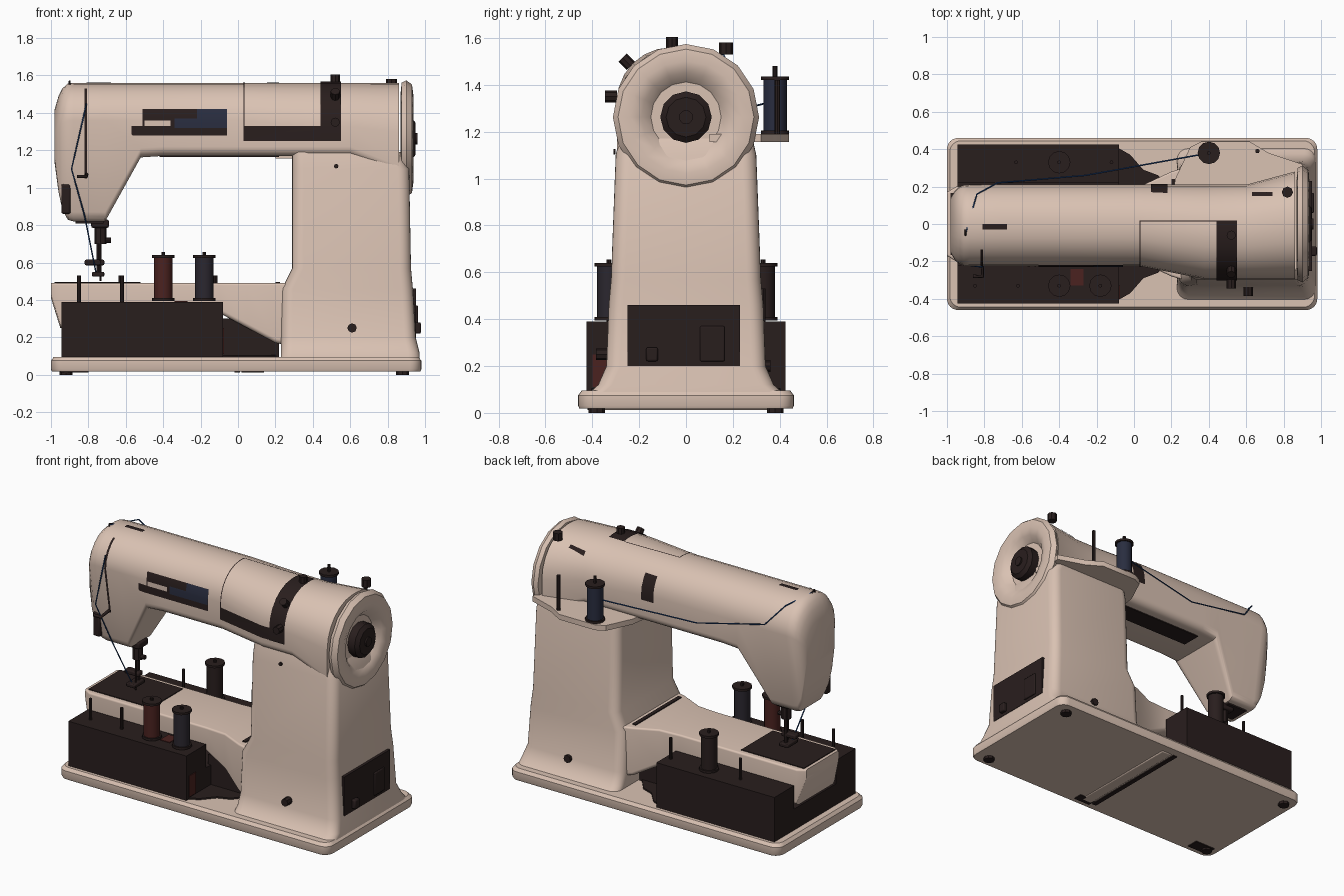
import bpy, bmesh
from math import sin, cos, pi
from mathutils import Vector, Matrix

cube = bpy.data.objects.get("Cube")
if cube:
    bpy.data.objects.remove(cube, do_unlink=True)


def material(name, *rgb):
    mat = bpy.data.materials.new(name)
    mat.use_nodes = True
    mat.diffuse_color = (*rgb, 1)
    mat.node_tree.nodes["Principled BSDF"].inputs["Base Color"].default_value = (*rgb, 1)
    return mat


CREAM = material("cream enamel", .7, .54, .45)
DARK = material("dark brown", .022, .013, .0125)
RED = material("red thread", .07, .016, .014)
NAVY = material("navy", .022, .026, .05)
DUSK = material("dusky thread", .024, .02, .028)
BLUE = material("blue thread", .015, .06, .2)
RIGHTWARD, FRONTWARD, BACKWARD, UPWARD = (1, 0, 0), (0, -1, 0), (0, 1, 0), (0, 0, 1)


def finish(name, bm, mat, fix_normals=True):
    if fix_normals:
        bmesh.ops.recalc_face_normals(bm, faces=bm.faces)
    mesh = bpy.data.meshes.new(name)
    bm.to_mesh(mesh)
    bm.free()
    mesh.materials.append(mat)
    ob = bpy.data.objects.new(name, mesh)
    bpy.context.collection.objects.link(ob)
    return ob


def clamp(value, low, high):
    return max(low, min(high, value))


def rounded(left, right, bottom, top, low_radius, high_radius, steps=6):
    """Rounded rectangle, counter-clockwise, with own bottom and top radii."""
    corners = ((right, bottom, low_radius, 1, -1), (right, top, high_radius, 1, 1),
               (left, top, high_radius, -1, 1), (left, bottom, low_radius, -1, -1))
    points = []
    for quarter, (u, v, radius, su, sv) in enumerate(corners):
        for step in range(steps + 1):
            angle = (quarter - 1 + step / steps) * pi / 2
            points.append((u + radius * (cos(angle) - su), v + radius * (sin(angle) - sv)))
    return points


def skin(bm, rings, caps=True):
    rows = [[bm.verts.new(point) for point in ring] for ring in rings]
    for row, after in zip(rows, rows[1:]):
        for j, vert in enumerate(row):
            k = (j + 1) % len(row)
            bm.faces.new((vert, row[k], after[k], after[j]))
    if caps:
        bm.faces.new(rows[0])
        bm.faces.new(rows[-1])


def loft(name, rings, mat):
    bm = bmesh.new()
    skin(bm, rings)
    return finish(name, bm, mat)


def stack(name, levels, mat, radius=.06):
    """Upright loft; each level is height, left, right and half depth."""
    loft(name, [[(x, y, z) for x, y in rounded(left, right, -depth, depth, radius, radius)]
                for z, left, right, depth in levels], mat)


def box(name, xs, ys, zs, mat=DARK, bevel=0):
    bm = bmesh.new()
    bmesh.ops.create_cube(bm, size=1)
    for vert in bm.verts:
        vert.co = [span[c > 0] for c, span in zip(vert.co, (xs, ys, zs))]
    ob = finish(name, bm, mat)
    if bevel:
        mod = ob.modifiers.new("bevel", 'BEVEL')
        mod.width, mod.segments = bevel, 2


def lathe(name, profile, place, mat, axis=UPWARD, sides=12):
    """Profile of (radius, height) turned about an axis."""
    bm = bmesh.new()
    angles = [2 * pi * i / sides for i in range(sides)]
    skin(bm, [[(r * cos(a), r * sin(a), h) for a in angles] for r, h in profile])
    turn = Vector(UPWARD).rotation_difference(Vector(axis)).to_matrix().to_4x4()
    bm.transform(Matrix.Translation(place) @ turn)
    finish(name, bm, mat)


def peg(name, place, radius=.025, length=.05, axis=UPWARD):
    lathe(name, [(radius, 0), (radius, length)], place, DARK, axis, sides=8)


def prism(name, outline, bottom, top, mat):
    loft(name, [[(x, y, z) for x, y in outline] for z in (bottom, top)], mat)


def wire(name, points, radius, mat):
    curve = bpy.data.curves.new(name, 'CURVE')
    curve.dimensions, curve.bevel_depth, curve.bevel_resolution = '3D', radius, 1
    spline = curve.splines.new('POLY')
    spline.points.add(len(points) - 1)
    for point, co in zip(spline.points, points):
        point.co = (*co, 1)
    curve.materials.append(mat)
    bpy.context.collection.objects.link(bpy.data.objects.new(name, curve))


# Upper arm and head: the nose rounds off, the chin drops, the panel side bulges
STATIONS = [-.98, -.96, -.94, -.91, -.88, -.71, -.52, -.4, .03, .38, .6, .86]


def arm_ring(x, grow=0):
    nose = max(0, (-.88 - x) / .1) ** 3
    flare = max(0, x - .6)
    chin = clamp(.82 + 1.8 * (x + .71), .82, 1.17)
    bulge = .2 * clamp(x - .03, 0, .35)
    front = -.225 - bulge + .07 * nose - grow
    back = .21 + .27 * flare - .07 * nose + grow
    bottom = chin + .31 * nose - .4 * flare - grow
    top = 1.56 - .14 * nose + grow
    ring = rounded(front, back, bottom, top, .05 + grow, .46 * (back - front))
    taper = 1.2 if x < -.4 else 0
    return [(x, y * (1 - taper * max(0, 1.17 - z)), z) for y, z in ring]


loft("upper_arm", [arm_ring(x) for x in STATIONS], CREAM)


def band(name, start, end, mat=DARK, front=-1, back=1, low=0, high=2, grow=.004):
    """Thin plate that hugs the upper arm inside the given limits."""
    bm = bmesh.new()
    stops = [start] + [x for x in STATIONS if start < x < end] + [end]
    skin(bm, [arm_ring(x, grow) for x in stops], caps=False)
    for place, normal in (((0, front, 0), FRONTWARD), ((0, back, 0), BACKWARD),
                          ((0, 0, low), (0, 0, -1)), ((0, 0, high), UPWARD)):
        bmesh.ops.bisect_plane(bm, geom=bm.verts[:] + bm.edges[:] + bm.faces[:],
                               plane_co=place, plane_no=normal, clear_outer=True)
    finish(name, bm, mat, fix_normals=False)


# Front window, control panel and seams on the arm
band("window_sill", -.57, -.06, back=0, low=1.28, high=1.33)
band("window_frame", -.51, -.06, back=0, low=1.33, high=1.42)
band("window_slit", -.5, -.36, CREAM, back=0, low=1.33, high=1.36, grow=.006)
band("window_glass_low", -.34, -.06, NAVY, back=0, low=1.32, high=1.37, grow=.006)
band("window_glass_high", -.22, -.06, NAVY, back=0, low=1.37, high=1.42, grow=.006)
band("panel_strip_low", .03, .55, back=0, low=1.25, high=1.33)
band("panel_strip_tall", .44, .55, back=.02, low=1.25, grow=.007)
band("panel_seam_side", .03, .036, back=.02, low=1.25)
band("panel_seam_top", .03, .44, front=.014, back=.02, low=1.4)
band("face_seam_front", -.82, -.806, back=-.1, low=1.05, high=1.53)
band("top_slot", -.81, -.68, front=-.03, back=0, low=1.4)
band("rear_slot", .09, .18, front=.05, low=1.32, high=1.48)
band("oil_slot", .63, .74, front=.15, back=.17, low=1.4)
box("lamp_grille", (-.42, .22), (0, .13), (1.163, 1.18))

# Column and rear spool shelf
stack("column", [(.08, .23, .97, .42), (.12, .23, .97, .375), (.2, .23, .95, .34), (.46, .235, .935, .33),
                 (.57, .29, .925, .32), (1.1, .29, .915, .3), (1.19, .29, .87, .28)], CREAM)
prism("spool_shelf", [(.2, .1), (.22, .24), (.3, .41), (.36, .44), (.62, .44), (.72, .38), (.9, .32), (.9, .1)],
      1.155, 1.19, CREAM)

# Hand wheel with a recessed face and hub
wheel_centre = Vector((.87, 0, 1.262))
lathe("hand_wheel", [(.25, 0), (.3, .005), (.312, .03), (.29, .06), (.24, .067), (.19, .05), (.15, .01)],
      wheel_centre, CREAM, RIGHTWARD, sides=16)
lathe("wheel_hub", [(.11, 0), (.11, .06), (.085, .08), (.03, .08), (.03, .09)], wheel_centre, DARK, RIGHTWARD)

# Base slab, feet and underside fittings
stack("base", [(.018, -.995, .975, .455), (.03, -1, .98, .46), (.075, -1, .98, .46), (.095, -.985, .965, .445)],
      CREAM)
for x in (-.92, .88):
    for y in (-.38, .38):
        peg("foot", (x, y, 0), radius=.035, length=.03)
underside = (.012, .03)
box("bottom_gap", (-.02, .01), (-.4, .4), underside)
box("bottom_strip", (.02, .1), (-.4, .4), underside, CREAM, bevel=.008)
box("bottom_catch", (.02, .14), (-.42, -.36), underside)
box("bottom_corner", (-.95, -.8), (-.42, -.34), underside)

# Lower free arm: station, half depth and underside
loft("free_arm", [[(x, y, z) for y, z in rounded(-depth, depth, bottom, .49, .025, .012)]
                  for x, depth, bottom in ((-1, .17, .41), (-.95, .2, .25), (-.1, .2, .33), (.05, .21, .25),
                                           (.2, .28, .17), (.3, .31, .15))], CREAM)
box("needle_plate", (-.98, -.52), (-.165, .165), (.48, .495))
box("column_gap", (.2, .225), (-.24, .24), (.48, .496))
box("arm_core", (-.1, .22), (-.17, .17), (.09, .3))

# Accessory tray wrapped round the free arm
tray_length = (-.945, -.08)
box("tray_floor", tray_length, (-.41, .41), (.09, .235))
for side, label, pins in ((-1, "front", (-.85, -.62)), (1, "rear", (-.63, -.12))):
    box(label + "_tray", tray_length, sorted((side * .22, side * .425)), (.095, .39))
    curve = [(-.09, .15), (-.09, .41), (-.02, .37), (.05, .29), (.13, .26), (.22, .15)]
    prism(label + "_tray_floor", [(x, side * y) for x, y in curve], .09, .105, DARK)
    for x in pins:
        peg(label + "_tray_pin", (x, side * .33, .385), radius=.01, length=.145)
box("tray_red_end", (-.085, -.075), (-.4, -.33), (.11, .25), RED)
box("tray_red_patch", (-.34, -.27), (-.33, -.24), (.385, .394), RED)


def spool(name, x, y, z, mat):
    height, flange = .245, .06
    for level in (z, z + height - flange / 4):
        lathe(name + "_flange", [(flange, 0), (flange, flange / 4)], (x, y, level), DARK)
    lathe(name + "_thread", [(.05, .01), (.05, height - .01)], (x, y, z), mat)
    peg(name + "_pin", (x, y, z), radius=.01, length=height + .015)


spool("red_spool", -.4, -.33, .395, RED)
spool("dusky_spool", -.18, -.33, .395, DUSK)
spool("dark_spool", -.4, .33, .395, DARK)
spool("shelf_spool", .4, .38, 1.19, NAVY)
peg("shelf_spool_tip", (.4, .38, 1.43), radius=.01)
peg("shelf_pin", (.66, .39, 1.18), radius=.012, length=.24)

# Needle bar, clamp and presser foot
box("bar_collar", (-.785, -.69), (-.05, .05), (.785, .83), bevel=.01)
peg("needle_clamp", (-.735, 0, .7), radius=.033, length=.09)
peg("presser_bar", (-.745, .02, .53), radius=.012, length=.3)
peg("needle", (-.735, -.02, .5), radius=.006, length=.2)
peg("clamp_screw", (-.73, 0, .72), radius=.015, axis=RIGHTWARD)
box("foot_holder", (-.82, -.715), (-.02, .03), (.585, .615), bevel=.008)
box("presser_foot", (-.78, -.715), (-.06, .05), (.525, .55), bevel=.006)
box("head_underside", (-.87, -.72), (-.07, .07), (.81, .84))
box("face_lever", (-.945, -.895), (-.17, -.12), (.86, 1.02), bevel=.01)

# Knobs, levers and thread guides
peg("width_knob", (.52, -.06, 1.555))
peg("pattern_knob", (.52, -.235, 1.48), axis=(0, -1, 1))
peg("length_knob", (.52, -.295, 1.35), axis=FRONTWARD)
peg("winder_knob", (.82, .17, 1.53), radius=.03)
peg("front_button", (.61, -.335, .25), axis=FRONTWARD)
peg("column_screw", (.525, -.3, 1.115), radius=.012, length=.01, axis=FRONTWARD)
peg("rear_screw", (.62, .33, .2), length=.03, axis=BACKWARD)
wire("take_up_lever", [(-.81, -.19, 1.07), (-.81, -.28, 1.06), (-.86, -.28, 1.06)], .01, DARK)
wire("top_thread_guide", [(-.9, -.06, 1.53), (-.9, -.06, 1.57), (-.9, -.03, 1.56)], .005, DARK)

# Threads
wire("rear_thread", [(.35, .37, 1.33), (-.26, .26, 1.3), (-.73, .22, 1.4), (-.84, .16, 1.53), (-.9, -.05, 1.56)],
     .004, BLUE)
wire("face_thread", [(-.81, -.23, 1.45), (-.89, -.22, 1.1), (-.82, -.15, .85), (-.76, -.03, .55)], .004, BLUE)

# Electrical panel on the right end
box("socket_panel", (.9, .953), (-.25, .23), (.2, .46))
box("socket", (.94, .962), (.06, .165), (.22, .37), bevel=.005)
box("power_switch", (.94, .978), (-.17, -.12), (.22, .28), bevel=.008)

# Smooth shading with sharp creases kept
bpy.ops.object.select_all(action='DESELECT')
for ob in bpy.context.collection.objects:
    if ob.type == 'MESH':
        ob.select_set(True)
        bpy.context.view_layer.objects.active = ob
bpy.ops.object.shade_smooth_by_angle(angle=.6)
